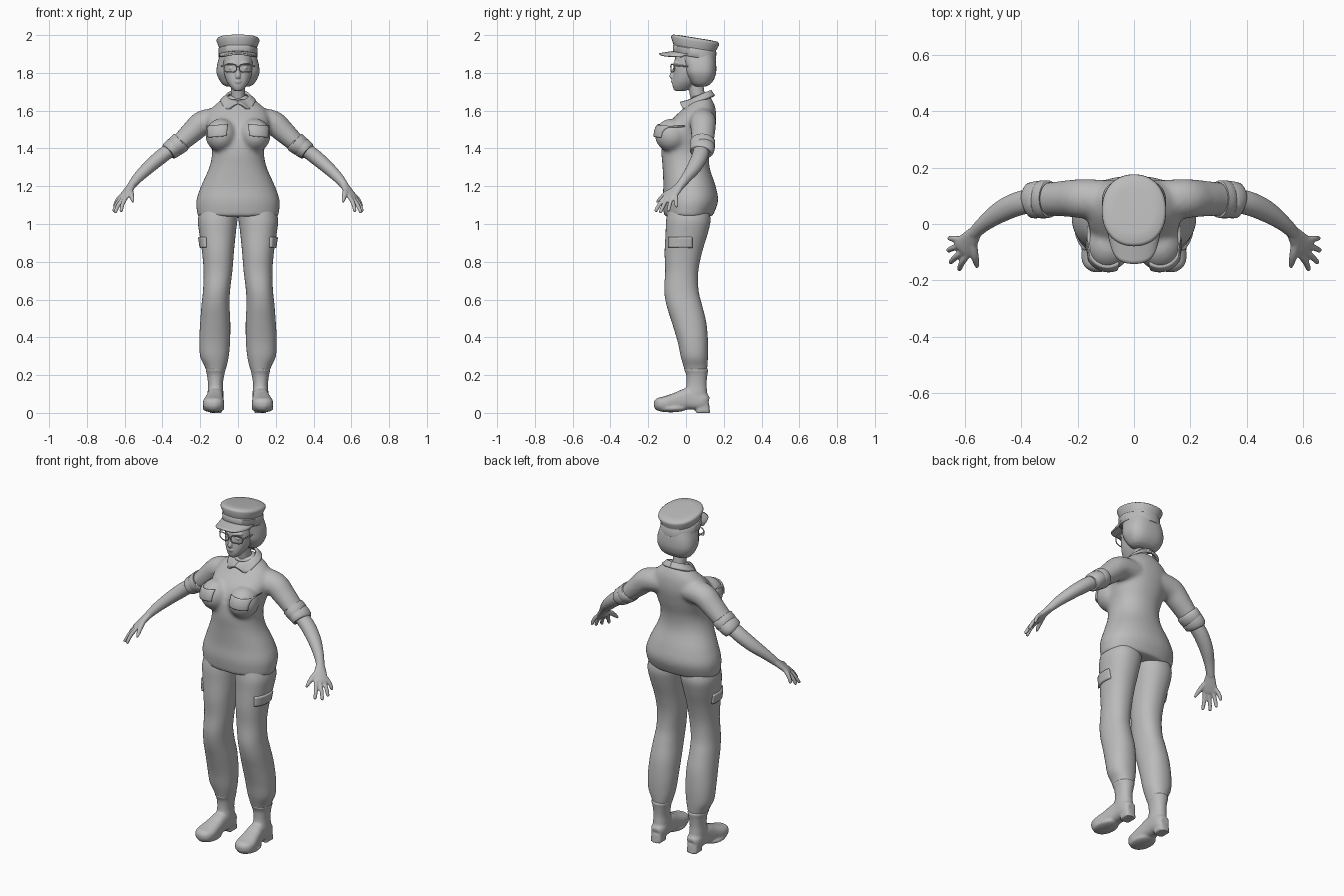
import bpy, bmesh, math
from mathutils import Vector, Matrix

cube = bpy.data.objects.get("Cube")
if cube:
    bpy.data.objects.remove(cube, do_unlink=True)

grey = bpy.data.materials.new("plain grey")
grey.use_nodes = True
grey.diffuse_color = (0.5, 0.5, 0.5, 1)
grey.node_tree.nodes["Principled BSDF"].inputs["Base Color"].default_value = (0.5, 0.5, 0.5, 1)


def spline(rows, steps):
    """Catmull-Rom interpolation of rows of numbers."""
    out = []
    for i in range(len(rows) - 1):
        a, b, c, d = rows[max(i - 1, 0)], rows[i], rows[i + 1], rows[min(i + 2, len(rows) - 1)]
        for k in range(steps):
            t = k / steps
            out.append([q + 0.5 * t * (r - p + t * (2 * p - 5 * q + 4 * r - s + t * (3 * (q - r) + s - p)))
                        for p, q, r, s in zip(a, b, c, d)])
    return out + [list(rows[-1])]


def oval(power, sides):
    """Unit superellipse points."""
    pts = []
    for k in range(sides):
        a = math.tau * k / sides
        c, s = math.cos(a), math.sin(a)
        pts.append((math.copysign(abs(c) ** (2 / power), c), math.copysign(abs(s) ** (2 / power), s)))
    return pts


def skin(bm, rings):
    """Close a stack of rings into a solid."""
    loops = [[bm.verts.new(p) for p in ring] for ring in rings]
    n = len(loops[0])
    for a, b in zip(loops, loops[1:]):
        for k in range(n):
            bm.faces.new((a[k], a[(k + 1) % n], b[(k + 1) % n], b[k]))
    bm.faces.new(loops[0][::-1])
    bm.faces.new(loops[-1])


def loft(bm, rows, power=2.2, steps=5, tilt=0, sides=40):
    """Level sections: z, left, right, front, back."""
    rings = []
    for z, x0, x1, y0, y1 in spline(rows, steps):
        ring = []
        for u, v in oval(power, sides):
            y = (y0 + y1) / 2 + v * (y1 - y0) / 2
            ring.append(((x0 + x1) / 2 + u * (x1 - x0) / 2, y, z + tilt * (y - 0.05)))
        rings.append(ring)
    skin(bm, rings)


def tube(bm, rows, side=(0, 1, 0), power=2, steps=5, sides=20):
    """Sections across a path: x, y, z, radius along side, other radius."""
    rows = spline(rows, steps)
    pts = [Vector(r[:3]) for r in rows]
    rings = []
    for i, r in enumerate(rows):
        t = (pts[min(i + 1, len(pts) - 1)] - pts[max(i - 1, 0)]).normalized()
        s = Vector(side)
        s = (s - t * s.dot(t)).normalized()
        n = t.cross(s)
        rings.append([pts[i] + s * u * r[3] + n * v * r[4] for u, v in oval(power, sides)])
    skin(bm, rings)


def ball(bm, centre, radii):
    bmesh.ops.create_uvsphere(bm, u_segments=24, v_segments=16, radius=1,
                              matrix=Matrix.Translation(centre) @ Matrix.Diagonal((*radii, 1)))


def sheet(bm, fn, nu, nv):
    """Grid surface from fn(u, v) with u, v in 0..1."""
    g = [[bm.verts.new(fn(i / nu, j / nv)) for j in range(nv + 1)] for i in range(nu + 1)]
    for i in range(nu):
        for j in range(nv):
            bm.faces.new((g[i][j], g[i + 1][j], g[i + 1][j + 1], g[i][j + 1]))


def finish(name, bm, mirror=False, voxel=0, smooth=4, thick=0, wrap=None, axis="Y"):
    bmesh.ops.recalc_face_normals(bm, faces=bm.faces)
    me = bpy.data.meshes.new(name)
    bm.to_mesh(me)
    bm.free()
    me.shade_smooth()
    me.set_sharp_from_angle(angle=0.8)
    me.materials.append(grey)
    ob = bpy.data.objects.new(name, me)
    bpy.context.collection.objects.link(ob)
    if wrap:
        m = ob.modifiers.new("wrap", 'SHRINKWRAP')
        m.target = wrap
        m.wrap_method = 'PROJECT'
        m.use_project_x, m.use_project_y = axis == "X", axis == "Y"
        m.use_negative_direction = axis == "X"
        m.use_positive_direction = axis == "Y"
    if thick:
        m = ob.modifiers.new("thickness", 'SOLIDIFY')
        m.thickness, m.offset = thick, 0
    if mirror:
        ob.modifiers.new("mirror", 'MIRROR').use_mirror_merge = False
    if voxel:
        m = ob.modifiers.new("blend", 'REMESH')
        m.mode, m.voxel_size, m.use_smooth_shade = 'VOXEL', voxel, True
        m = ob.modifiers.new("soften", 'SMOOTH')
        m.factor, m.iterations = 0.5, smooth
    return ob


def sym(rows):
    """z, half width, front, back -> loft rows."""
    return [(z, -w, w, f, b) for z, w, f, b in rows]


# Shirt: torso, bust and sleeves blended together
bm = bmesh.new()
loft(bm, sym([(1.04, .214, -.115, .14), (1.12, .221, -.125, .17), (1.2, .196, -.12, .157),
              (1.3, .152, -.124, .125), (1.38, .138, -.13, .125), (1.46, .154, -.12, .145),
              (1.54, .168, -.085, .16), (1.6, .15, -.027, .158), (1.64, .11, .012, .147),
              (1.68, .06, .03, .125)]))
for s in (1, -1):
    ball(bm, (.09 * s, -.075, 1.47), (.083, .09, .088))
    tube(bm, [(.08 * s, .085, 1.55, .07, .065), (.18 * s, .09, 1.538, .07, .066), (.24 * s, .09, 1.49, .065, .06),
              (.3 * s, .088, 1.435, .06, .051), (.345 * s, .085, 1.4, .055, .044)])
shirt = finish("shirt", bm, voxel=.011, smooth=7)

# Rolled sleeve cuffs
bm = bmesh.new()
tube(bm, [(.298, .088, 1.438, .055, .045), (.301, .088, 1.435, .066, .056), (.33, .087, 1.412, .067, .054),
          (.334, .087, 1.409, .064, .05), (.338, .087, 1.406, .066, .053), (.366, .083, 1.386, .063, .049),
          (.371, .082, 1.382, .052, .04)], steps=2, sides=32)
finish("sleeve_cuffs", bm, mirror=True)

# Forearms with hands
bm = bmesh.new()
tube(bm, [(.32, .086, 1.42, .042, .036), (.4, .075, 1.362, .043, .039), (.47, .045, 1.303, .039, .035),
          (.53, .002, 1.245, .028, .028), (.567, -.033, 1.2, .023, .021)])
spread = Vector((.37, .91, .17))
tube(bm, [(.56, -.025, 1.21, .022, .02), (.583, -.058, 1.175, .035, .018), (.605, -.085, 1.145, .042, .015),
          (.613, -.095, 1.134, .034, .01)], side=spread)
knuckle = Vector((.603, -.083, 1.148))
for off, tip in ((-.032, (.62, -.162, 1.067)), (-.011, (.652, -.137, 1.06)),
                 (.011, (.66, -.094, 1.068)), (.032, (.656, -.05, 1.09))):
    a, b = knuckle + spread * off, Vector(tip)
    mid = a.lerp(b, .5) + Vector((.004, 0, .004))
    tube(bm, [(*a, .011, .011), (*mid, .011, .011), (*a.lerp(b, .95), .009, .009), (*b, .004, .004)], side=spread)
tube(bm, [(.572, -.06, 1.185, .014, .014), (.566, -.105, 1.16, .015, .014), (.56, -.135, 1.135, .011, .011),
          (.556, -.155, 1.115, .006, .006)], side=(1, 0, 0))
finish("forearms_and_hands", bm, mirror=True, voxel=.005, smooth=3)

# Trousers
bm = bmesh.new()
loft(bm, [(1.08, -.005, .2, -.095, .12), (1.02, .003, .212, -.105, .13), (.95, .012, .205, -.108, .115),
          (.85, .022, .19, -.113, .085), (.75, .03, .182, -.11, .065), (.65, .042, .185, -.115, .066),
          (.57, .045, .193, -.103, .085), (.48, .041, .2, -.075, .107), (.38, .042, .205, -.045, .116),
          (.3, .049, .2, -.028, .116), (.25, .06, .178, -.014, .113), (.222, .068, .167, -.006, .11)])
trousers = finish("trousers", bm, mirror=True)

# Boots: shaft, foot, ball of the sole and heel
bm = bmesh.new()
loft(bm, [(.05, .08, .158, 0, .115), (.1, .077, .161, -.008, .113), (.15, .08, .159, .002, .109),
          (.2, .073, .164, .001, .113), (.228, .066, .172, -.01, .118), (.236, .07, .168, -.006, .114)])
tube(bm, [(.117, .118, .055, .026, .03), (.118, .09, .062, .042, .045), (.12, .02, .075, .043, .058),
          (.125, -.05, .062, .05, .046), (.13, -.11, .05, .057, .038), (.132, -.15, .047, .046, .032),
          (.133, -.17, .046, .018, .014)], side=(1, 0, 0), power=2.6)
ball(bm, (.13, -.08, .023), (.058, .085, .02))
loft(bm, [(0, .084, .153, .052, .127), (.05, .084, .153, .055, .122)], power=3.5)
finish("boots", bm, mirror=True, voxel=.007, smooth=2)

# Chest and thigh pocket flaps, wrapped onto the cloth
bm = bmesh.new()
sheet(bm, lambda u, v: (.108 + (u - .5) * (.09 + .014 * v), -.3, 1.466 + .058 * v - .008 * u), 12, 8)
finish("chest_pocket_flaps", bm, mirror=True, thick=.018, wrap=shirt)
bm = bmesh.new()
sheet(bm, lambda u, v: (.4, -.088 + .12 * u, .876 + .055 * v), 12, 6)
finish("thigh_pocket_flaps", bm, mirror=True, thick=.02, wrap=trousers, axis="X")


# Shirt collar with two front points
def collar(u, v):
    t = u * math.pi
    top = Vector((.056 * math.sin(t), .07 - .058 * math.cos(t), 1.678 - .027 * math.cos(t)))
    point = math.exp(-((t - .72) / .38) ** 2)
    low = Vector((.09 * math.sin(t), .068 - (.095 if t > 1.57 else .115) * math.cos(t) * .85,
                  top.z - .01 - .018 * min(t, 1) - .03 * point))
    return top.lerp(low, v)


bm = bmesh.new()
sheet(bm, collar, 32, 4)
finish("collar", bm, mirror=True, thick=.014)

# Head, face and neck
bm = bmesh.new()
loft(bm, sym([(1.705, .022, -.062, 0), (1.73, .044, -.071, .04), (1.76, .062, -.07, .07),
              (1.8, .074, -.066, .09), (1.85, .079, -.063, .11), (1.91, .077, -.052, .12)]))
tube(bm, [(0, .078, 1.6, .05, .05), (0, .065, 1.66, .04, .037), (0, .045, 1.77, .042, .038)])
tube(bm, [(0, -.058, 1.83, .008, .008), (0, -.07, 1.8, .011, .011), (0, -.078, 1.781, .014, .01),
          (0, -.066, 1.771, .012, .008)], side=(1, 0, 0))
ball(bm, (0, -.07, 1.757), (.019, .01, .005))
ball(bm, (0, -.069, 1.749), (.016, .01, .005))
for s in (1, -1):
    ball(bm, (.034 * s, -.052, 1.825), (.016, .011, .009))
    tube(bm, [(.013 * s, -.063, 1.842, .005, .005), (.035 * s, -.06, 1.852, .006, .006),
              (.06 * s, -.044, 1.85, .004, .004)], side=(0, 0, 1))
finish("head_and_neck", bm, voxel=.005, smooth=3)

# Bobbed hair
bm = bmesh.new()
loft(bm, sym([(1.728, .06, .05, .105), (1.74, .082, .03, .128), (1.765, .1, .012, .148), (1.8, .113, -.006, .159),
              (1.84, .111, -.014, .16), (1.88, .101, -.025, .155), (1.92, .09, -.03, .145)]), power=2.6)
finish("hair", bm)

# Cap: band, flared crown and peak
bm = bmesh.new()
loft(bm, sym([(1.882, .1, -.064, .155), (1.886, .104, -.068, .159), (1.926, .104, -.07, .161),
              (1.93, .1, -.067, .158), (1.936, .101, -.068, .159), (1.968, .114, -.079, .176),
              (1.978, .112, -.076, .174), (1.984, .104, -.067, .165), (1.986, .07, -.03, .13)]),
     steps=1, tilt=-.16, sides=56)
finish("cap", bm)


def peak(u, v):
    s = 2 * u - 1
    bend = s * s
    inner = Vector((.097 * s, .045 - .11 * math.sqrt(1 - .9 * bend), 1.912 - .012 * bend))
    outer = Vector((.09 * s, -.141 + .03 * bend + .085 * bend ** 3, 1.9 - .017 * bend))
    return inner.lerp(outer, v)


bm = bmesh.new()
sheet(bm, peak, 28, 6)
finish("cap_peak", bm, thick=.009)

# Spectacles: rims, bridge and side arms
bm = bmesh.new()
for s in (1, -1):
    rim = []
    for k in range(25):
        a = math.tau * k / 24
        x = .041 + .034 * math.copysign(abs(math.cos(a)) ** .7, math.cos(a))
        z = 1.825 + .021 * math.copysign(abs(math.sin(a)) ** .7, math.sin(a))
        rim.append((x * s, -.079 + 3 * x * x, z, .003, .003))
    tube(bm, rim, side=(.1, 1, .1), steps=1, sides=8)
    tube(bm, [(.074 * s, -.062, 1.836, .004, .003), (.084 * s, -.045, 1.837, .004, .003),
              (.088 * s, .05, 1.835, .004, .003)], side=(0, 0, 1), sides=8)
tube(bm, [(-.009, -.079, 1.83, .003, .003), (0, -.082, 1.834, .003, .003), (.009, -.079, 1.83, .003, .003)], sides=8)
finish("spectacles", bm)
